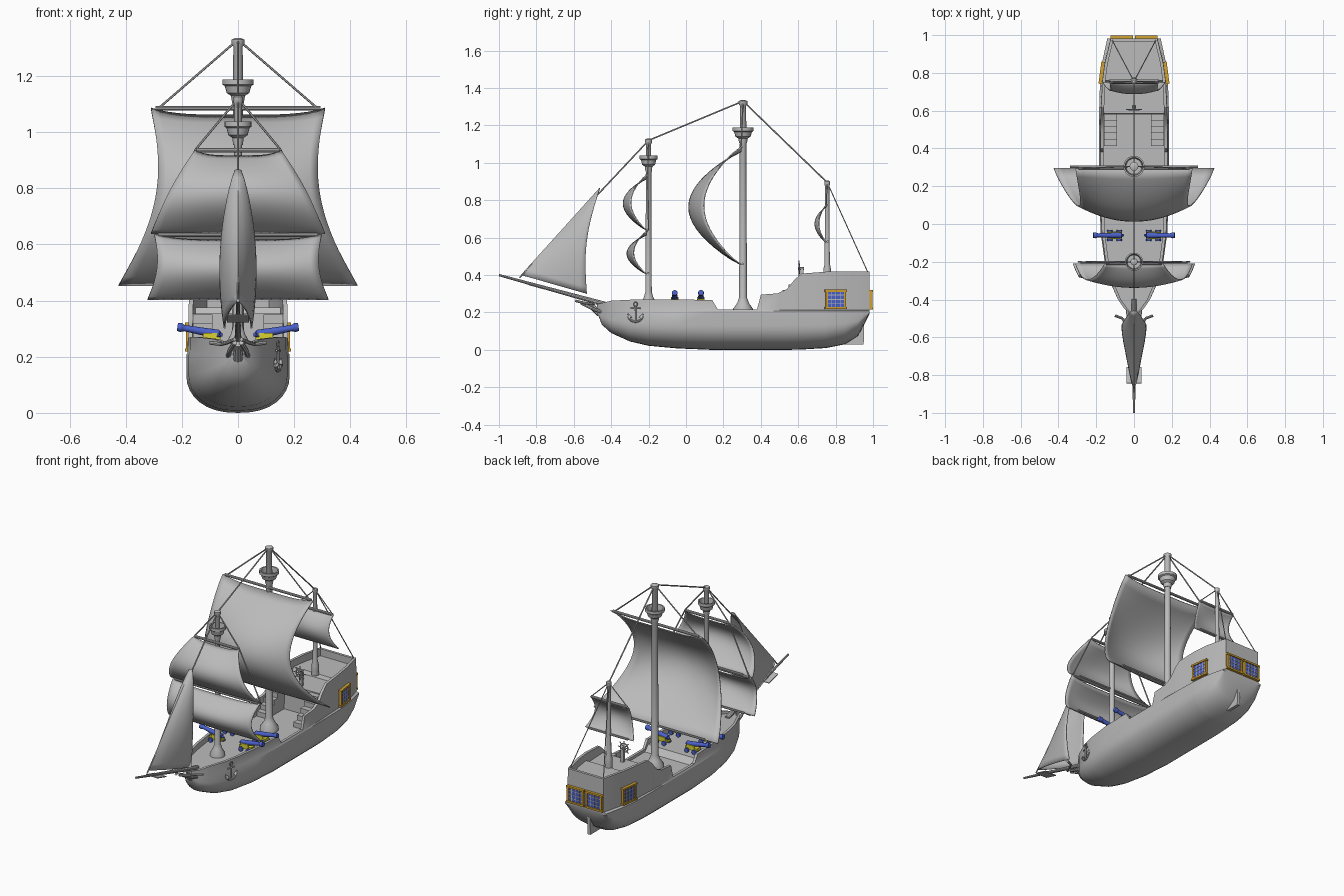
import bpy, bmesh, math
from mathutils import Matrix, Vector

cube = bpy.data.objects.get("Cube")
if cube:
    bpy.data.objects.remove(cube)


def material(name, rgb):
    m = bpy.data.materials.new(name)
    m.use_nodes = True
    m.diffuse_color = (*rgb, 1)
    m.node_tree.nodes["Principled BSDF"].inputs["Base Color"].default_value = (*rgb, 1)
    return m


GREY = material("grey", (0.5, 0.5, 0.5))
BLUE = material("blue", (0.07, 0.12, 0.6))
YELLOW = material("yellow", (0.7, 0.65, 0.03))
ORANGE = material("orange", (0.65, 0.36, 0.03))


def finish(name, bm, mat, angle=35, thick=0):
    bmesh.ops.recalc_face_normals(bm, faces=bm.faces)
    me = bpy.data.meshes.new(name)
    bm.to_mesh(me)
    bm.free()
    ob = bpy.data.objects.new(name, me)
    bpy.context.collection.objects.link(ob)
    me.materials.append(mat)
    if thick:
        mod = ob.modifiers.new("thickness", "SOLIDIFY")
        mod.thickness, mod.offset = thick, 0
    bpy.ops.object.select_all(action="DESELECT")
    ob.select_set(True)
    bpy.context.view_layer.objects.active = ob
    bpy.ops.object.shade_smooth_by_angle(angle=math.radians(angle))
    return ob


def rod(bm, a, b, r1, r2=None, seg=10):
    a, b = Vector(a), Vector(b)
    d = b - a
    mat = Matrix.Translation((a + b) / 2) @ d.to_track_quat("Z", "Y").to_matrix().to_4x4()
    bmesh.ops.create_cone(bm, cap_ends=True, segments=seg, radius1=r1,
                          radius2=r1 if r2 is None else r2, depth=d.length, matrix=mat)


def path(bm, pts, r, seg=8):
    for a, b in zip(pts, pts[1:]):
        rod(bm, a, b, r, seg=seg)


def box(bm, centre, size, rot=Matrix()):
    bmesh.ops.create_cube(bm, size=1, matrix=Matrix.Translation(centre) @ rot @ Matrix.Diagonal((*size, 1)))


def lathe(bm, profile, centre, seg=20):
    rings = [[bm.verts.new((centre[0] + r * math.cos(t), centre[1] + r * math.sin(t), z))
              for t in (math.tau * i / seg for i in range(seg))] for r, z in profile]
    for p, q in zip(rings, rings[1:]):
        for i in range(seg):
            bm.faces.new((p[i], p[i - 1], q[i - 1], q[i]))
    for ring in (rings[0], rings[-1]):
        bm.faces.new(ring)


def bridge(bm, rows):
    for p, q in zip(rows, rows[1:]):
        for i in range(len(p) - 1):
            bm.faces.new((p[i], p[i + 1], q[i + 1], q[i]))


# Hull stations: y, half width, rail half width, keel z, rail z, deck z
STATIONS = [
    (-0.475, .015, .015, .20, .245, .235), (-0.45, .045, .05, .135, .25, .235),
    (-0.40, .085, .085, .09, .263, .235), (-0.30, .13, .128, .045, .268, .235),
    (-0.20, .155, .15, .022, .27, .235), (-0.05, .176, .17, .008, .27, .235),
    (0.14, .184, .178, 0, .266, .235), (0.17, .184, .178, 0, .217, .2),
    (0.38, .184, .178, 0, .217, .2), (0.40, .184, .178, 0, .295, .2),
    (0.49, .184, .178, 0, .302, .2), (0.54, .184, .177, 0, .325, .2),
    (0.58, .184, .176, .001, .375, .2), (0.585, .184, .176, .001, .38, .355),
    (0.62, .184, .174, .002, .408, .355), (0.75, .18, .168, .01, .418, .355),
    (0.76, .18, .167, .012, .418, .375), (0.85, .17, .155, .03, .42, .375),
    (0.92, .155, .138, .075, .42, .375), (0.955, .147, .13, .14, .42, .375),
    (0.982, .142, .122, .195, .418, .375)]
bm = bmesh.new()
rows = []
for y, w, wt, zk, zt, zd in STATIONS:
    zw = zk + (0.2 - zk) * 0.65
    half = [(w * math.sin(a) ** 0.85, zk + (zw - zk) * (1 - math.cos(a)))
            for a in (math.pi / 2 * i / 8 for i in range(1, 9))]
    inner = max(wt - 0.016, 0.004)
    half += [(w, 0.207), (min(w, wt + .002), 0.213), (wt, zt), (inner, zt), (inner, zd)]
    loop = [(0, zk)] + half + [(0, zd)] + [(-x, z) for x, z in reversed(half)]
    rows.append([bm.verts.new((x, y, z)) for x, z in loop])
for p, q in zip(rows, rows[1:]):
    for i in range(len(p)):
        bm.faces.new((p[i - 1], p[i], q[i], q[i - 1]))
bm.faces.new(rows[0])
bm.faces.new(rows[-1])
# stern rail closing the raised deck
box(bm, (0, .974, .395), (.236, .016, .046))
finish("hull", bm, GREY, 32)

# Rudder
bm = bmesh.new()
outline = [(.85, .03), (.95, .03), (.955, .21), (.9, .21)]
sides = [[bm.verts.new((x, y, z)) for y, z in outline] for x in (-.01, .01)]
for s in sides:
    bm.faces.new(s)
for i in range(4):
    bm.faces.new((sides[0][i - 1], sides[0][i], sides[1][i], sides[1][i - 1]))
finish("rudder", bm, GREY)

# Stairs up to the quarterdeck
bm = bmesh.new()
for s in (-1, 1):
    for i in range(5):
        h = .03 * (i + 1)
        box(bm, (s * .125, .43 + .034 * i, .2 + h / 2), (.07, .034, h))
finish("stairs", bm, GREY)

# Masts with crow's nests: y, foot z, top z, radius, nest z, nest radius
MASTS = [("fore", -.2, .22, 1.13, .017, .99, .048), ("main", .305, .19, 1.335, .021, 1.14, .056),
         ("mizzen", .755, .37, .905, .014, 0, 0)]
for name, y, z0, z1, r, nest, nr in MASTS:
    bm = bmesh.new()
    flare = 2.5 if nest else 1.5
    lathe(bm, [(r * flare, z0), (r * flare, z0 + .03), (r * 1.5, z0 + .06), (r, z0 + .09),
               (r * .8, z1 - .03), (r * 1.1, z1 - .02), (r * 1.1, z1 - .005), (r * .6, z1)], (0, y))
    finish(name + "_mast", bm, GREY)
    if nest:
        bm = bmesh.new()
        lathe(bm, [(r, nest - .035), (r * 1.2, nest - .01), (nr * .72, nest), (nr * .85, nest + .025), (nr, nest + .03),
                   (nr, nest + .048), (nr * .85, nest + .048), (nr * .75, nest + .015), (r * .8, nest + .015)], (0, y))
        finish(name + "_crows_nest", bm, GREY)


# Square sails bellying forward, each with a yard
def sail(name, y, z1, z0, w1, w0, pinch, centre, edge, dip):
    bm = bmesh.new()
    n, rows = 20, []
    for j in range(n + 1):
        v = j / n
        w = w1 + (w0 - w1) * v - pinch * math.sin(math.pi * v)
        row = []
        for i in range(n + 1):
            u = 2 * i / n - 1
            belly = math.sin(math.pi * v) ** .85 * (centre * (1 - u * u) + edge * u * u)
            z = z1 + (z0 - z1) * v - dip * (1 - u ** 4) * (1 - v) ** 2
            row.append(bm.verts.new((u * w, y - belly, z)))
        rows.append(row)
    bridge(bm, rows)
    finish(name + "_sail", bm, GREY, 60, .006)
    bm = bmesh.new()
    rod(bm, (-w1 * .95, y, z1), (w1 * .95, y, z1), .008)
    rod(bm, (-w0 * .8, y + .008, z0 + .005), (w0 * .8, y + .008, z0 + .005), .006)
    finish(name + "_yards", bm, GREY)


sail("main", .295, 1.085, .455, .31, .425, .075, .28, .20, .025)
sail("fore_upper", -.21, .935, .64, .155, .31, -.012, .125, .085, .02)
sail("fore_lower", -.21, .635, .405, .298, .322, .022, .105, .07, .02)
sail("mizzen", .75, .775, .575, .13, .165, .02, .06, .04, .01)

# Jib: a sheet folded along its leading edge and opening aft
bm = bmesh.new()
rows = []
for j in range(17):
    t = j / 16
    luff = Vector((0, -.46 - .42 * t, .865 - .465 * t))
    leech = Vector((0, -.46 - .07 * t - .035 * math.sin(math.pi * t), .865 - .565 * t))
    w = .064 * math.sin(math.pi * min(t * .75 + .02, 1)) ** .7
    row = []
    for i in range(-8, 9):
        s = abs(i) / 8
        p = luff.lerp(leech, s)
        p.x = math.copysign(w * math.sin(math.pi / 2 * s) ** .8, i) if i else 0
        row.append(bm.verts.new(p))
    rows.append(row)
bridge(bm, rows)
finish("jib_sail", bm, GREY, 50, .005)

# Bowsprit, beak scrolls and hanging plate
bm = bmesh.new()
rod(bm, (0, -.40, .235), (0, -1, .4), .014, .006)
for s in (-1, 1):
    path(bm, [(s * .012, -.59, .262), (s * .04, -.54, .25), (s * .06, -.5, .245), (s * .1, -.485, .25)], .007)
    path(bm, [(s * .012, -.56, .25), (s * .03, -.5, .22), (s * .035, -.44, .2)], .009)
box(bm, (0, -.8, .337), (.08, .09, .005), Matrix.Rotation(-.27, 4, "X"))
rod(bm, (0, -.52, .245), (0, -.46, .195), .012, .02)
finish("bowsprit", bm, GREY)

# Rigging lines
bm = bmesh.new()
fore, main, miz = (0, -.2, 1.12), (0, .305, 1.33), (0, .755, .895)
path(bm, [(0, -.89, .385), fore, main, miz], .004, 6)
for s in (-1, 1):
    path(bm, [main, (s * .28, .295, 1.088)], .004, 6)
    path(bm, [fore, (s * .15, -.205, .94), (s * .295, -.2, .64)], .004, 6)
    path(bm, [miz, (s * .125, .75, .775)], .003, 6)
    path(bm, [miz, (s * .115, .972, .415)], .003, 6)
finish("rigging", bm, GREY)

# Steering wheel
bm = bmesh.new()
hub = Vector((0, .605, .435))
ring = [hub + Vector((.026 * math.cos(t), 0, .026 * math.sin(t))) for t in (math.tau * i / 16 for i in range(17))]
path(bm, ring, .004, 6)
for i in range(8):
    t = math.tau * i / 8
    rod(bm, hub, hub + Vector((.042 * math.cos(t), 0, .042 * math.sin(t))), .003, seg=6)
box(bm, (0, .62, .395), (.02, .016, .08))
rod(bm, (0, .6, .435), (0, .63, .435), .007)
finish("steering_wheel", bm, GREY)

# Anchor on the left bow
bm = bmesh.new()
path(bm, [(0, 0, .15), (0, 0, .235)], .005)
path(bm, [(0, -.026, .222), (0, .026, .222)], .004)
arms = [(0, .04 * math.sin(t), .19 - .04 * math.cos(t)) for t in (-1.3 + 2.6 * i / 8 for i in range(9))]
path(bm, arms, .006)
for s in (-1, 1):
    rod(bm, (0, s * .03, .17), (0, s * .043, .195), .011, .001)
path(bm, [(0, .011 * math.sin(t), .245 + .011 * math.cos(t)) for t in (math.tau * i / 10 for i in range(11))], .003, 6)
anchor = finish("anchor", bm, GREY)
anchor.location = (.143, -.27, 0)
anchor.rotation_euler.z = -.25

# Cannons on carriages
for side, s in (("left", 1), ("right", -1)):
    for place, y in (("fore", -.06), ("aft", .08)):
        bm = bmesh.new()
        spots = [(.055, .277, .005), (.064, .279, .009), (.068, .28, .016), (.12, .289, .014),
                 (.19, .302, .011), (.203, .304, .016), (.216, .306, .014)]
        for a, b in zip(spots, spots[1:]):
            rod(bm, (s * a[0], y, a[1]), (s * b[0], y, b[1]), a[2], b[2], 14)
        for x in (.078, .128):
            for dy in (-.024, .024):
                rod(bm, (s * x, y + dy - .005, .25), (s * x, y + dy + .005, .25), .014, seg=12)
        finish(f"{side}_{place}_cannon", bm, BLUE)
        bm = bmesh.new()
        box(bm, (s * .103, y, .262), (.08, .036, .018))
        for dy in (-.017, .017):
            box(bm, (s * .1, y + dy, .274), (.05, .006, .02))
        finish(f"{side}_{place}_carriage", bm, YELLOW)


# Windows: local x runs across, z up, -y faces outwards
def window(name, loc, turn, w, h):
    frame, pane, lattice = bmesh.new(), bmesh.new(), bmesh.new()
    for s in (-1, 1):
        box(frame, (s * w / 2, 0, 0), (.011, .02, h + .011))
        box(frame, (0, 0, s * h / 2), (w + .02, .024, .011))
    box(pane, (0, 0, 0), (w, .009, h))
    for i in (-1, 0, 1):
        box(lattice, (i * w / 4, -.002, 0), (.004, .009, h))
        box(lattice, (0, -.002, i * h / 4), (w, .009, .004))
    for part, bm, mat in (("frame", frame, ORANGE), ("pane", pane, BLUE), ("lattice", lattice, GREY)):
        ob = finish(f"{name}_window_{part}", bm, mat)
        ob.location, ob.rotation_euler.z = loc, turn


for side, s in (("left", 1), ("right", -1)):
    window(side, (s * .1685, .8, .27), s * (math.pi / 2 + .13), .098, .092)
    window("stern_" + side, (s * .064, .987, .268), math.pi, .1, .092)
